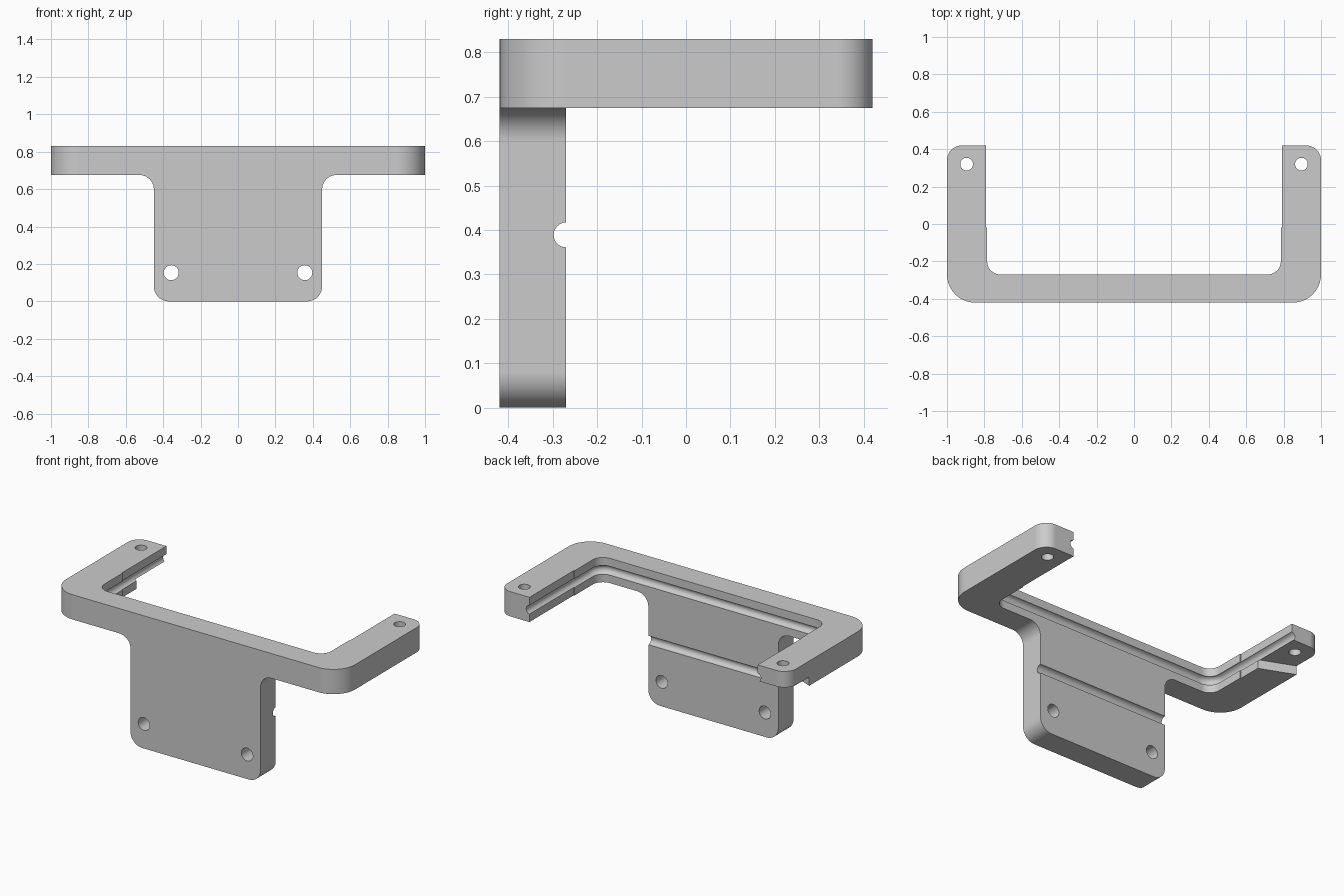
import bpy
import bmesh
from math import sin, tan, pi
from mathutils import Vector, Matrix

old = bpy.data.objects.get("Cube")
if old:
    bpy.data.objects.remove(old)

grey = bpy.data.materials.new("plain grey")
grey.use_nodes = True
GREY = (0.6, 0.6, 0.6, 1)
grey.diffuse_color = GREY
grey.node_tree.nodes["Principled BSDF"].inputs["Base Color"].default_value = GREY

FRONT, BACK = -0.42, 0.42
INNER = -0.27
BAR_LOW, BAR_TOP = 0.675, 0.83
GROOVE_R = 0.028
# Turns a profile drawn in x, z so that its extrusion runs toward the back
UPRIGHT = Matrix(((1, 0, 0), (0, 0, 1), (0, 1, 0))).to_4x4()


def rounded(corners, steps=10):
    """Outline from (x, y, radius) corners, with each corner filleted."""
    out = []
    for i, (x, y, r) in enumerate(corners):
        p = Vector((x, y, 0))
        if r == 0:
            out.append(p)
            continue
        a = (Vector((*corners[i - 1][:2], 0)) - p).normalized()
        b = (Vector((*corners[(i + 1) % len(corners)][:2], 0)) - p).normalized()
        half = a.angle(b) / 2
        centre = p + (a + b).normalized() * r / sin(half)
        start = (p + a * r / tan(half) - centre).normalized()
        end = (p + b * r / tan(half) - centre).normalized()
        out += [centre + start.slerp(end, s / steps) * r for s in range(steps + 1)]
    return out


def mirrored(half):
    """Closes a half outline (x > 0) with its mirror image."""
    return half + [(-x, y, r) for x, y, r in reversed(half)]


def add_object(name, bm, matrix=Matrix()):
    bm.transform(matrix)
    bmesh.ops.recalc_face_normals(bm, faces=bm.faces)
    mesh = bpy.data.meshes.new(name)
    bm.to_mesh(mesh)
    bm.free()
    mesh.materials.append(grey)
    obj = bpy.data.objects.new(name, mesh)
    bpy.context.collection.objects.link(obj)
    return obj


def prism(name, outline, low, high, matrix=Matrix()):
    bm = bmesh.new()
    face = bm.faces.new([bm.verts.new((p[0], p[1], low)) for p in outline])
    # Keep the starting face so that the solid is closed
    top = bmesh.ops.extrude_face_region(bm, geom=[face], use_keep_orig=True)["geom"]
    bmesh.ops.translate(bm, vec=(0, 0, high - low),
                        verts=[v for v in top if isinstance(v, bmesh.types.BMVert)])
    return add_object(name, bm, matrix)


def rod(name, centre, radius, length, axis):
    bm = bmesh.new()
    bmesh.ops.create_cone(bm, cap_ends=True, segments=32, radius1=radius,
                          radius2=radius, depth=length)
    turn = Vector((0, 0, 1)).rotation_difference(Vector(axis)).to_matrix().to_4x4()
    return add_object(name, bm, Matrix.Translation(centre) @ turn)


def combine(target, other, operation):
    mod = target.modifiers.new(other.name, "BOOLEAN")
    mod.object = other
    mod.operation = operation
    mod.solver = "EXACT"
    bpy.context.view_layer.objects.active = target
    bpy.ops.object.modifier_apply(modifier=mod.name)
    bpy.data.objects.remove(other)


# U-shaped frame, with arms slightly thinner toward their ends
frame_half = [(0.785, INNER, 0.07), (0.785, -0.02, 0), (0.79, -0.02, 0),
              (0.79, BACK, 0), (1, BACK, 0.08), (1, FRONT, 0.15)]
bracket = prism("mounting_bracket", rounded(mirrored(frame_half)), BAR_LOW, BAR_TOP)

# Hanging plate with rounded bottom and flared top corners
plate_half = [(0.45, 0, 0.08), (0.45, BAR_LOW, 0.075), (0.55, BAR_LOW, 0), (0.55, 0.7, 0)]
plate = prism("plate", rounded(mirrored(plate_half)), FRONT, INNER, UPRIGHT)
combine(bracket, plate, "UNION")

# Round groove following the inside wall of the frame
curve = bpy.data.curves.new("groove_path", "CURVE")
curve.dimensions = "3D"
curve.bevel_depth = GROOVE_R
curve.bevel_resolution = 5
curve.use_fill_caps = True
path = rounded([(0.785, 0.5, 0), (0.785, INNER, 0.07),
                (-0.785, INNER, 0.07), (-0.785, 0.5, 0)])
spline = curve.splines.new("POLY")
spline.points.add(len(path) - 1)
for point, p in zip(spline.points, path):
    point.co = (p.x, p.y, 0.752, 1)
sweep = bpy.data.objects.new("groove_path", curve)
bpy.context.collection.objects.link(sweep)
bpy.context.view_layer.update()
evaluated = sweep.evaluated_get(bpy.context.evaluated_depsgraph_get())
bm = bmesh.new()
bm.from_mesh(evaluated.to_mesh())
evaluated.to_mesh_clear()
bmesh.ops.remove_doubles(bm, verts=bm.verts, dist=0.0001)
bpy.data.objects.remove(sweep)
combine(bracket, add_object("frame_groove", bm), "DIFFERENCE")

# Straight groove across the back of the plate
combine(bracket, rod("plate_groove", (0, INNER, 0.389), GROOVE_R, 1.2, (1, 0, 0)), "DIFFERENCE")

# Screw holes through the plate and the arm ends
for side in (-1, 1):
    combine(bracket, rod("plate_hole", (side * 0.357, -0.345, 0.153), 0.04, 0.4, (0, 1, 0)),
            "DIFFERENCE")
    combine(bracket, rod("arm_hole", (side * 0.895, 0.32, 0.75), 0.034, 0.4, (0, 0, 1)),
            "DIFFERENCE")

# Slanted relief under the end of the right arm
relief = [(-0.7, 0.09), (-1.1, 0.25), (-1.1, 0.6), (-0.7, 0.6)]
combine(bracket, prism("arm_relief", relief, 0.6, 0.73), "DIFFERENCE")

# Smooth fillets, crisp flat faces
bpy.ops.object.select_all(action="DESELECT")
bracket.select_set(True)
bpy.context.view_layer.objects.active = bracket
bpy.ops.object.shade_smooth_by_angle(angle=pi / 6)
normals = bracket.modifiers.new("flat_face_normals", "WEIGHTED_NORMAL")
normals.keep_sharp = True
